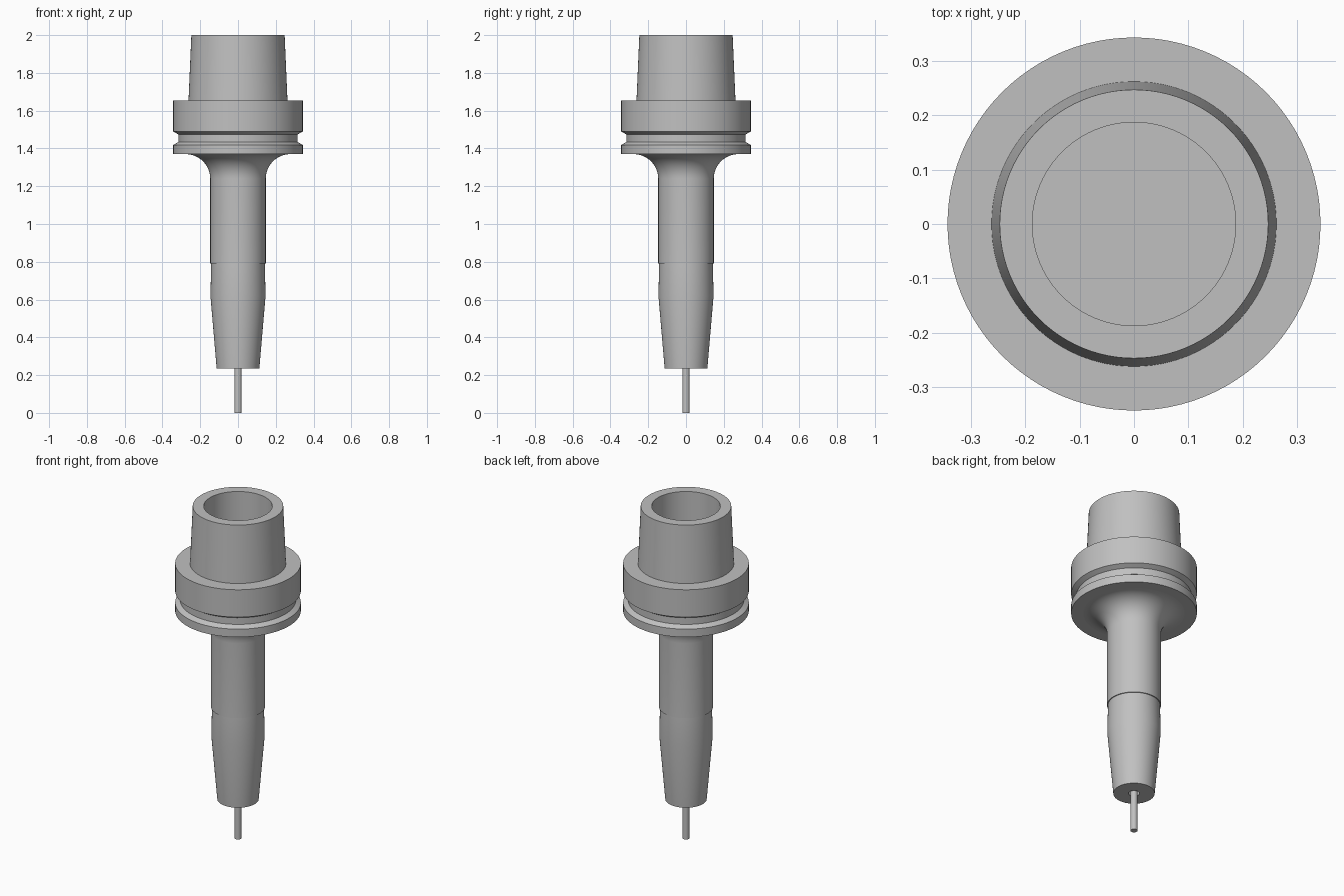
import bpy, bmesh, math

cube = bpy.data.objects.get("Cube")
if cube:
    bpy.data.objects.remove(cube, do_unlink=True)

SEGMENTS = 96

steel = bpy.data.materials.new("brushed_grey_steel")
steel.use_nodes = True
GREY = (0.53, 0.53, 0.53, 1.0)
steel.diffuse_color = GREY
steel.node_tree.nodes["Principled BSDF"].inputs["Base Color"].default_value = GREY


def lathe(name, profile, segments=SEGMENTS):
    """Revolve (radius, height) points about z; the solid lies left of the path."""
    bm = bmesh.new()
    rings = []
    for r, z in profile:
        if r == 0:
            rings.append([bm.verts.new((0, 0, z))] * segments)
        else:
            rings.append([bm.verts.new((r * math.cos(t), r * math.sin(t), z))
                          for t in (2 * math.pi * i / segments for i in range(segments))])
    for low, high in zip(rings, rings[1:]):
        for i in range(segments):
            j = (i + 1) % segments
            corners = dict.fromkeys((low[i], low[j], high[j], high[i]))
            bm.faces.new(list(corners))
    mesh = bpy.data.meshes.new(name)
    bm.to_mesh(mesh)
    bm.free()
    mesh.materials.append(steel)
    obj = bpy.data.objects.new(name, mesh)
    bpy.context.collection.objects.link(obj)
    bpy.ops.object.select_all(action="DESELECT")
    obj.select_set(True)
    bpy.context.view_layer.objects.active = obj
    bpy.ops.object.shade_smooth_by_angle(angle=math.radians(25))
    return obj


# Thin cutting tool held in the nose
lathe("cutting_tool", [(0, 0), (0.019, 0), (0.019, 0.42), (0, 0.42)], 32)

# Tapered nose with the tool bore, ending in a slight relief under the neck
lathe("tapered_nose", [(0, 0.42), (0.03, 0.42), (0.03, 0.235), (0.113, 0.235),
                       (0.146, 0.62), (0.142, 0.79)])

# Straight neck flaring into the flange through a quarter-round fillet
NECK, FILLET, FLANGE_BASE = 0.147, 0.13, 1.37
fillet = [(NECK + FILLET * (1 - math.cos(a)), FLANGE_BASE - FILLET * (1 - math.sin(a)))
          for a in (math.pi / 2 * i / 12 for i in range(13))]
lathe("neck", [(0.142, 0.79), (NECK, 0.79)] + fillet)

# Flange with the V-sided gripper groove
lathe("grooved_flange", [(NECK + FILLET, FLANGE_BASE), (0.343, 1.37), (0.343, 1.418),
                         (0.316, 1.434), (0.316, 1.474), (0.343, 1.49),
                         (0.343, 1.655), (0.262, 1.655)])

# Hollow conical shank
lathe("hollow_shank", [(0.262, 1.655), (0.247, 2.0), (0.187, 2.0),
                       (0.187, 1.62), (0, 1.62)])
